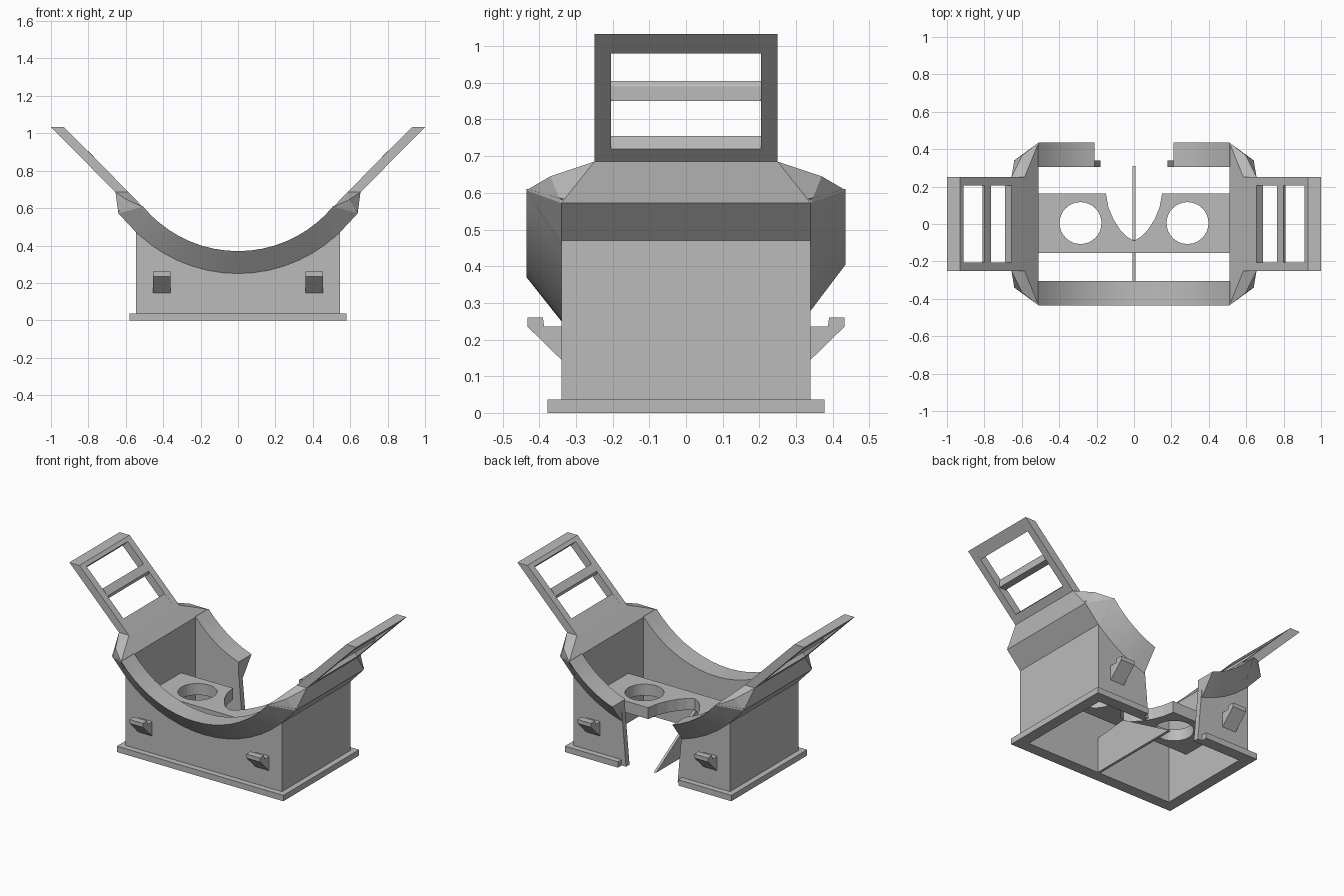
import bpy, bmesh, math
from mathutils import Vector

if "Cube" in bpy.data.objects:
    bpy.data.objects.remove(bpy.data.objects["Cube"], do_unlink=True)

grey = bpy.data.materials.new("plain grey")
grey.use_nodes = True
grey.diffuse_color = (0.5, 0.5, 0.5, 1)
grey.node_tree.nodes["Principled BSDF"].inputs["Base Color"].default_value = (0.5, 0.5, 0.5, 1)

CZ, R_IN, R_OUT = 1.03, 0.66, 0.78      # face curve centre and radii
WX, WY, IX, IY = 0.545, 0.34, 0.51, 0.305  # wall outside and inside


def finish(name, bm, smooth=False):
    bmesh.ops.recalc_face_normals(bm, faces=bm.faces[:])
    me = bpy.data.meshes.new(name)
    bm.to_mesh(me)
    bm.free()
    me.materials.append(grey)
    ob = bpy.data.objects.new(name, me)
    bpy.context.collection.objects.link(ob)
    if smooth:
        bpy.ops.object.select_all(action='DESELECT')
        ob.select_set(True)
        bpy.context.view_layer.objects.active = ob
        bpy.ops.object.shade_smooth_by_angle(angle=math.radians(30))
    return ob


def prism(name, loops, axis, lo, hi):
    """Extrude flat outlines (first outer, then holes) along an axis."""
    place = {'x': lambda a, b: (lo, a, b), 'y': lambda a, b: (a, lo, b),
             'z': lambda a, b: (a, b, lo)}[axis]
    bm = bmesh.new()
    edges = []
    for loop in loops:
        vs = [bm.verts.new(place(a, b)) for a, b in loop]
        edges += [bm.edges.new((v, vs[i - 1])) for i, v in enumerate(vs)]
    bmesh.ops.triangle_fill(bm, edges=edges, use_beauty=True, use_dissolve=False)
    ret = bmesh.ops.extrude_face_region(bm, geom=bm.faces[:])
    step = Vector([hi - lo if c == axis else 0 for c in 'xyz'])
    bmesh.ops.translate(bm, vec=step, verts=[g for g in ret['geom'] if isinstance(g, bmesh.types.BMVert)])
    return finish(name, bm)


def hull(name, points):
    bm = bmesh.new()
    for p in points:
        bm.verts.new(p)
    bmesh.ops.convex_hull(bm, input=bm.verts[:])
    return finish(name, bm)


def arc(x0, x1, r, n):
    """Points on the face curve between two x positions."""
    a0, a1 = math.asin(x0 / r), math.asin(x1 / r)
    angles = [a0 + (a1 - a0) * i / n for i in range(n + 1)]
    return [(r * math.sin(a), CZ - r * math.cos(a)) for a in angles]


def rim(name, x0, x1, out0, out1, side, n):
    """Curved face rest with a sloping underside."""
    inner, outer = arc(x0, x1, R_IN, n), arc(out0, out1, R_OUT, n)
    bm = bmesh.new()
    rings = []
    for (xi, zi), (xo, zo) in zip(inner, outer):
        section = ((xi, IY, zi), (xi, 0.435, zi), (xo, WY, zo), (xo, IY, zo))
        rings.append([bm.verts.new((x, y * side, z)) for x, y, z in section])
    for a, b in zip(rings, rings[1:]):
        for i in range(4):
            bm.faces.new((a[i - 1], a[i], b[i], b[i - 1]))
    bm.faces.new(rings[0])
    bm.faces.new(rings[-1])
    finish(name, bm, True)


# Base flange, open at the back for the nose
FX, FY, GAP = 0.58, 0.377, 0.21
prism("base_flange", [[(-GAP, FY), (-FX, FY), (-FX, -FY), (FX, -FY), (FX, FY), (GAP, FY),
                       (GAP, IY), (IX, IY), (IX, -IY), (-IX, -IY), (-IX, IY), (-GAP, IY)]], 'z', 0, 0.037)

# Front wall and rim
R_MID = 0.72
prism("front_wall", [[(-WX, 0), (WX, 0)] + arc(-WX, WX, R_MID, 18)[::-1]], 'y', -WY, -IY)
rim("front_rim", -IX, IX, -0.64, 0.64, -1, 18)

for s, word in ((1, "left"), (-1, "right")):
    def flip(pts):
        return [(s * p[0],) + tuple(p[1:]) for p in pts]

    # Back wall halves and rim halves either side of the nose gap
    prism(word + "_back_wall", [flip([(0.18, 0), (WX, 0)] + arc(GAP, WX, R_MID, 6)[::-1])], 'y', IY, WY)
    rim(word + "_back_rim", s * GAP, s * IX, s * GAP, s * 0.64, 1, 6)

    # Side wall
    prism(word + "_side_wall", [flip([(IX, 0), (WX, 0), (WX, 0.47), (IX, 0.5)])], 'y', -WY, WY)

    # Flared mount joining the side wall to the strap frame
    half = [(IX, 0.435, 0.607), (0.595, 0.37, 0.645), (0.585, 0.25, 0.685), (0.655, 0.25, 0.685),
            (0.64, WY, 0.572), (WX, WY, 0.47), (IX, WY, 0.44)]
    hull(word + "_mount", flip(half + [(x, -y, z) for x, y, z in half]))

    # Strap frame: two rails, two ends and a crossbar
    rail = flip([(0.655, 0.685), (1, 1.033), (0.93, 1.033), (0.585, 0.685)])
    for lo, hi, where in ((-0.25, -0.205, "front"), (0.205, 0.25, "back")):
        prism(f"{word}_strap_rail_{where}", [rail], 'y', lo, hi)
    for part, pts in (
            ("outer_end", [(1, 1.033), (0.93, 1.033), (0.912, 1.015), (0.947, 0.98)]),
            ("inner_end", [(0.655, 0.685), (0.585, 0.685), (0.655, 0.755), (0.69, 0.72)]),
            ("crossbar", [(0.81, 0.85), (0.81, 0.89), (0.8, 0.905), (0.765, 0.868), (0.765, 0.85)])):
        prism(f"{word}_strap_{part}", [flip(pts)], 'y', -0.205, 0.205)

    # Hooks on the front and back walls
    hook = [(WY, 0.145), (0.432, 0.235), (0.432, 0.26), (0.39, 0.26), (0.387, 0.236), (WY, 0.236)]
    for d, where in ((-1, "front"), (1, "back")):
        prism(f"{word}_{where}_hook", [[(d * y, z) for y, z in hook]], 'x', s * 0.36, s * 0.455)

# Lens plate with two round holes and a nose notch
notch = [(0.15, 0.162), (0.137, 0.09), (0.11, 0.025), (0.075, -0.03), (0.04, -0.067)]
outline = [(-IX, 0.162), (-IX, -0.155), (IX, -0.155), (IX, 0.162)] + notch + [(0, -0.09)]
outline += [(-x, y) for x, y in notch[::-1]]
holes = [[(c + 0.112 * math.cos(math.tau * i / 32), 0.005 + 0.112 * math.sin(math.tau * i / 32))
          for i in range(32)] for c in (-0.286, 0.286)]
prism("lens_plate", [outline] + holes, 'z', 0.24, 0.312)

# Thin centre divider, sloping down to the back
prism("centre_divider", [[(-IY, 0), (0.31, 0), (-0.085, 0.24), (-IY, 0.22)]], 'x', -0.008, 0.008)
